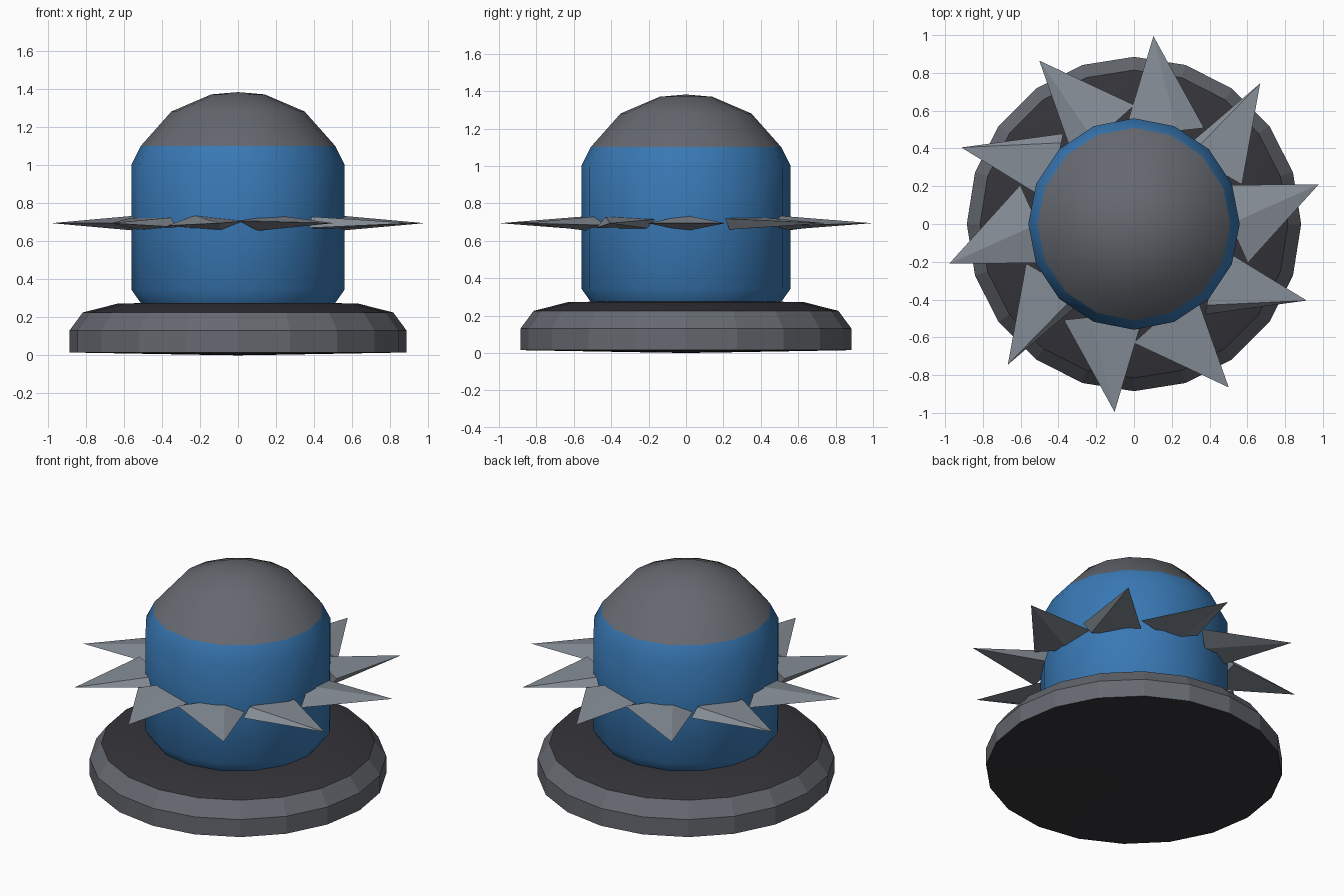
import bpy, bmesh, math
from mathutils import Vector

if "Cube" in bpy.data.objects:
    bpy.data.objects.remove(bpy.data.objects["Cube"])


def material(name, rgb):
    m = bpy.data.materials.new(name)
    m.diffuse_color = (*rgb, 1)
    m.use_nodes = True
    m.node_tree.nodes["Principled BSDF"].inputs["Base Color"].default_value = m.diffuse_color
    return m


BLUE = material("blue", (0.04, 0.19, 0.46))
GREY = material("mid_grey", (0.13, 0.14, 0.16))
DARK = material("dark_grey", (0.035, 0.035, 0.042))
STEEL = material("steel", (0.24, 0.27, 0.31))


def finish(bm, name, mat, smooth_angle=None):
    bmesh.ops.recalc_face_normals(bm, faces=bm.faces)
    me = bpy.data.meshes.new(name)
    bm.to_mesh(me)
    bm.free()
    ob = bpy.data.objects.new(name, me)
    bpy.context.collection.objects.link(ob)
    me.materials.append(mat)
    if smooth_angle:
        bpy.ops.object.select_all(action='DESELECT')
        ob.select_set(True)
        bpy.context.view_layer.objects.active = ob
        bpy.ops.object.shade_smooth_by_angle(angle=math.radians(smooth_angle))
    return ob


def lathe(name, profile, sides, mat, smooth_angle=None):
    bm = bmesh.new()
    pts = [bm.verts.new((r, 0, z)) for r, z in profile]
    edges = [bm.edges.new(p) for p in zip(pts, pts[1:])]
    bmesh.ops.spin(bm, geom=pts + edges, cent=(0, 0, 0), axis=(0, 0, 1),
                   angle=math.tau, steps=sides, use_merge=True)
    bmesh.ops.remove_doubles(bm, verts=bm.verts, dist=0.0005)
    return finish(bm, name, mat, smooth_angle)


# Base: bevelled rim with dark top plate and underside
lathe("base_rim", [(0.885, 0.015), (0.885, 0.13), (0.815, 0.225)], 20, GREY)
lathe("base_top", [(0.815, 0.225), (0.63, 0.272), (0.45, 0.275)], 20, DARK, 30)
lathe("base_underside", [(0, 0), (0.2, 0.003), (0.885, 0.015)], 20, DARK, 30)

# Body and domed cap
lathe("body", [(0.50, 0.26), (0.56, 0.345), (0.56, 1.0), (0.51, 1.10)], 16, BLUE, 50)
lathe("dome_cap", [(0.51, 1.10), (0.35, 1.28), (0.14, 1.37), (0, 1.382)], 16, GREY, 50)

# Ring of swept spikes, each a flattened four-sided pyramid with its own roll
bm = bmesh.new()
for i in range(10):
    a = i * math.tau / 10
    t = a + math.radians(12.1)
    centre = Vector((0.51 * math.cos(a), 0.51 * math.sin(a), 0.694))
    tip = Vector((math.cos(t), math.sin(t), 0.694))
    side = Vector((0, 0, 1)).cross(tip - centre).normalized()
    ring = []
    for k in range(4):
        r = -a + k * math.pi / 2
        ring.append(bm.verts.new(centre + side * 0.226 * math.cos(r)
                                 + Vector((0, 0, 0.042 * math.sin(r)))))
    apex = bm.verts.new(tip)
    bm.faces.new(ring)
    for k in range(4):
        bm.faces.new((ring[k], ring[(k + 1) % 4], apex))
finish(bm, "spike_ring", STEEL)
